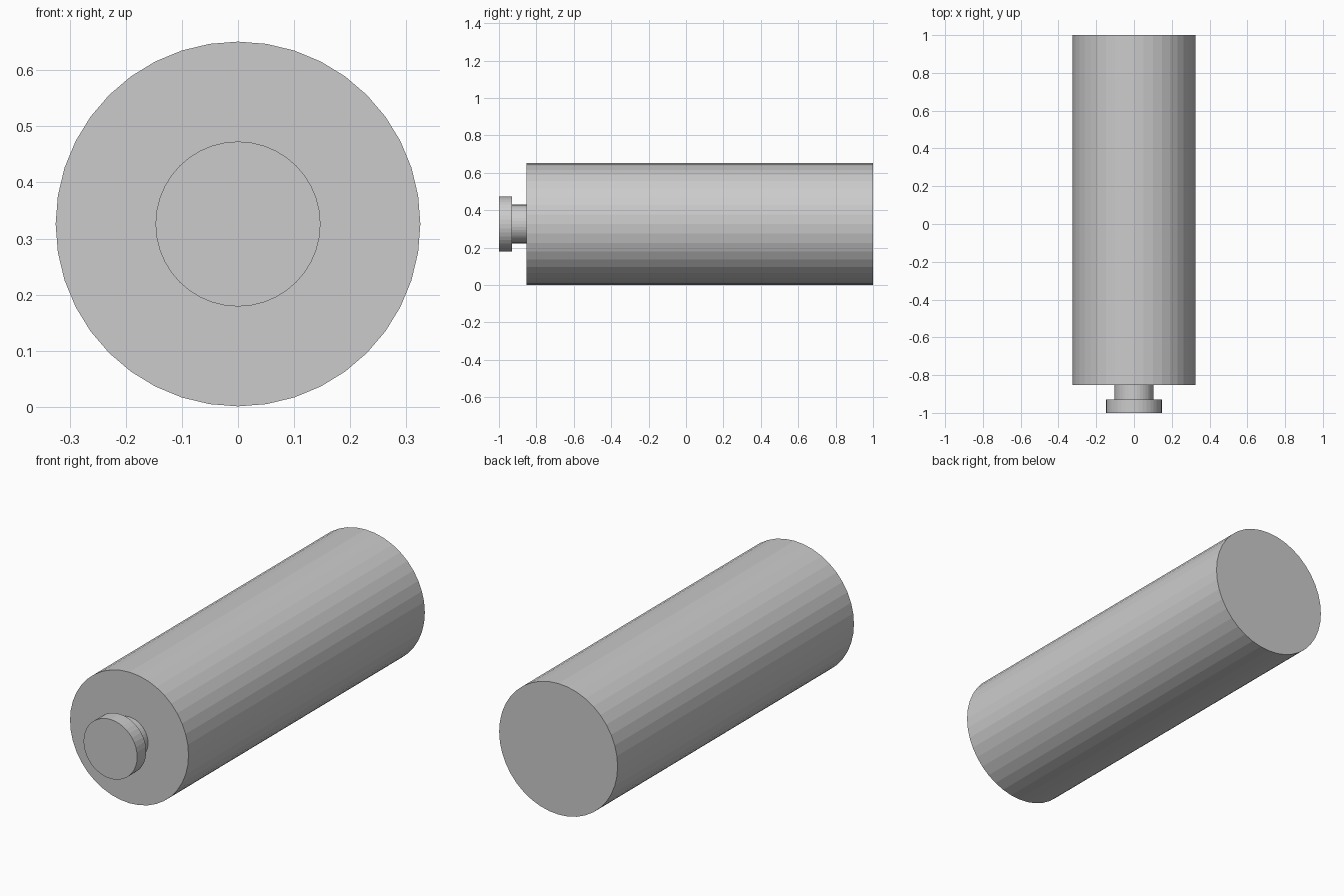
import bpy
import math

if "Cube" in bpy.data.objects:
    bpy.data.objects.remove(bpy.data.objects["Cube"])

SIDES = 40
AXIS_Z = 0.326


def cylinder(name, radius, y0, y1):
    """Flat-faced cylinder lying along y, from y0 to y1."""
    bpy.ops.mesh.primitive_cylinder_add(
        vertices=SIDES, radius=radius, depth=y1 - y0,
        location=(0, (y0 + y1) / 2, AXIS_Z), rotation=(math.pi / 2, 0, 0))
    obj = bpy.context.object
    obj.name = name
    return obj


# Main barrel
cylinder("body", 0.325, -0.852, 1.0)
# Narrow neck joining the knob to the barrel
cylinder("neck", 0.103, -0.929, -0.852)
# Wider end knob
cylinder("knob", 0.147, -1.0, -0.929)
